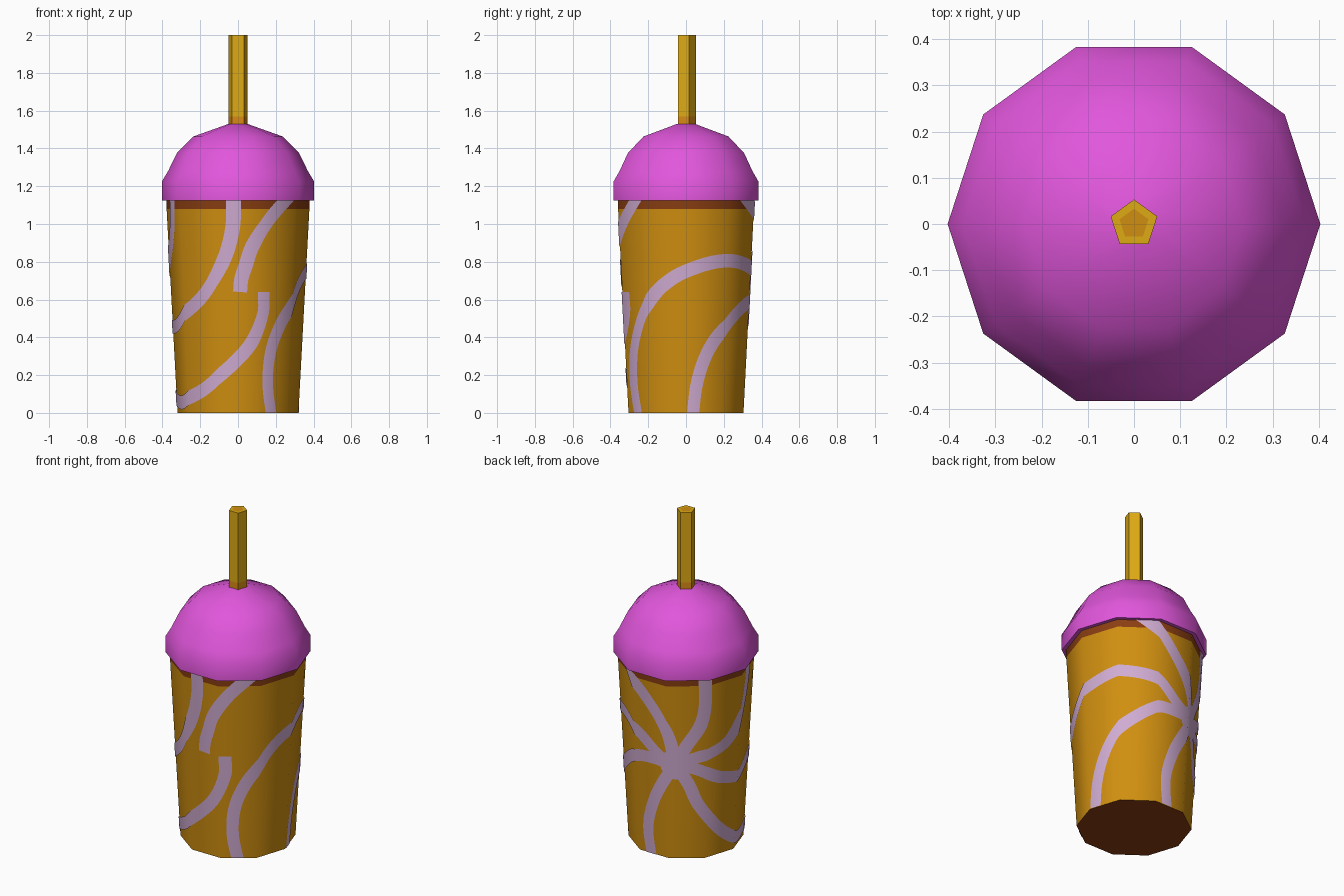
import bpy, bmesh, math
from mathutils import Vector

if "Cube" in bpy.data.objects:
    bpy.data.objects.remove(bpy.data.objects["Cube"])

SIDES = 10
FACET = 0.215            # average facet width, used to unroll the cup wall
CENTRE = (3.21, 0.59)    # swirl centre: (facet number, height)


def material(name, r, g, b):
    def lin(c):
        c /= 255
        return c / 12.92 if c <= 0.04045 else ((c + 0.055) / 1.055) ** 2.4
    m = bpy.data.materials.new(name)
    m.diffuse_color = (lin(r), lin(g), lin(b), 1)
    m.use_nodes = True
    m.node_tree.nodes["Principled BSDF"].inputs["Base Color"].default_value = m.diffuse_color
    return m


ORANGE = material("caramel_orange", 208, 143, 16)
BROWN = material("dark_brown", 138, 62, 18)
LILAC = material("pale_lilac", 208, 172, 210)
PINK = material("magenta_pink", 225, 86, 220)
YELLOW = material("straw_yellow", 222, 170, 20)
AMBER = material("straw_amber", 216, 138, 22)


def make_object(name, bm, mats):
    me = bpy.data.meshes.new(name)
    bm.to_mesh(me)
    bm.free()
    for m in mats:
        me.materials.append(m)
    for p in me.polygons:
        p.use_smooth = True
    ob = bpy.data.objects.new(name, me)
    bpy.context.collection.objects.link(ob)
    return ob


def lathe(name, profile, sides, mats, slots, start=0.0):
    """Stack rings of (radius, z); slots gives a material for each band."""
    bm = bmesh.new()
    rings = []
    for r, z in profile:
        rings.append([bm.verts.new((r * math.cos(start + math.tau * i / sides),
                                    r * math.sin(start + math.tau * i / sides), z))
                      for i in range(sides)])
    for a, b, s in zip(rings, rings[1:], slots[1:]):
        for i in range(sides):
            j = (i + 1) % sides
            bm.faces.new((a[i], a[j], b[j], b[i])).material_index = s
    bm.faces.new(rings[0][::-1]).material_index = slots[0]
    bm.faces.new(rings[-1]).material_index = slots[-1]
    ob = make_object(name, bm, mats)
    ob.data.set_sharp_from_angle(angle=math.radians(50))
    return ob


# Cup: brown base, orange wall, brown band under the lid
lathe("cup", [(0.32, 0), (0.378, 1.08), (0.381, 1.15)], SIDES,
      [ORANGE, BROWN], [1, 0, 1, 1])

# Domed lid
lathe("lid", [(0.37, 1.125), (0.403, 1.125), (0.403, 1.225), (0.37, 1.28),
              (0.324, 1.375), (0.237, 1.463), (0.05, 1.53)], SIDES, [PINK], [0] * 8)

# Straw with an amber foot and an inset opening
lathe("straw", [(0.053, 1.5), (0.053, 1.57), (0.053, 2.0), (0.033, 2.0)], 5,
      [YELLOW, AMBER, ORANGE], [1, 1, 0, 0, 2], math.pi / 2)


# Swirl stripes: drawn flat, split at the cup corners, then wrapped on the wall
def smooth_path(pts, steps=8):
    pts = [Vector((u * FACET, z)) for u, z in pts]
    pts = [2 * pts[0] - pts[1]] + pts + [2 * pts[-1] - pts[-2]]
    out = []
    for a, b, c, d in zip(pts, pts[1:], pts[2:], pts[3:]):
        for i in range(steps):
            t = i / steps
            out.append(0.5 * (2 * b + (c - a) * t + (2 * a - 5 * b + 4 * c - d) * t * t
                              + (3 * b - a - 3 * c + d) * t ** 3))
    return out + [pts[-2]]


def add_ribbon(bm, pts, half=0.036):
    path = smooth_path(pts)
    prev = None
    for i, p in enumerate(path):
        d = (path[min(i + 1, len(path) - 1)] - path[max(i - 1, 0)]).normalized()
        n = Vector((-d.y, d.x)) * half
        pair = [bm.verts.new((*(p - n), 0)), bm.verts.new((*(p + n), 0))]
        if prev:
            bm.faces.new((prev[0], pair[0], pair[1], prev[1]))
        prev = pair


def corner(k):
    a = math.tau * k / SIDES
    return Vector((math.cos(a), math.sin(a), 0))


arms = [
    [(3.05, .75), (2.81, .86), (2.43, .97), (2.05, 1.06), (1.45, 1.17)],
    [(3.47, .70), (3.82, .83), (3.95, .97), (3.92, 1.17)],
    [(3.85, .64), (4.6, .69), (5.1, .84), (5.4, .99), (5.5, 1.17)],
    [(3.85, .55), (4.55, .475), (5.4, .465), (6.48, .60), (7.1, .78),
     (7.37, .97), (7.4, 1.17)],
    [(3.55, .46), (3.85, .32), (4.62, .13), (5.4, .055), (6.39, .11),
     (7.16, .22), (7.8, .36), (8.13, .52), (8.14, .64)],
    [(2.85, .47), (2.53, .33), (2.33, .16), (2.43, -.04)],
    [(2.6, .605), (2, .59), (1.36, .51), (.84, .41), (.5, .29), (.28, .14), (.18, -.04)],
    [(2.7, .645), (1.95, .77), (.94, .805), (0, .75), (-.6, .67), (-1.0, .57),
     (-1.35, .46), (-1.61, .32), (-1.67, .15), (-1.5, -.04)],
]
stub = [(7.55, .64), (7.58, .71), (7.68, .78), (7.85, .89), (8.24, 1.02), (8.85, 1.16)]

bm = bmesh.new()
for arm in arms:
    add_ribbon(bm, [CENTRE] + arm)
add_ribbon(bm, stub)
bm.faces.new([bm.verts.new((CENTRE[0] * FACET + 0.095 * math.cos(math.tau * i / 16),
                            CENTRE[1] + 0.095 * math.sin(math.tau * i / 16), 0))
              for i in range(16)])


def cut(co, no, clear=False):
    bmesh.ops.bisect_plane(bm, geom=bm.verts[:] + bm.edges[:] + bm.faces[:],
                           plane_co=co, plane_no=no, clear_outer=clear)


cut((0, 0.001, 0), (0, -1, 0), True)
cut((0, 1.135, 0), (0, 1, 0), True)
for k in range(-3, 11):
    cut((k * FACET, 0, 0), (1, 0, 0))

normals = []
for v in bm.verts:
    u, z = v.co.x / FACET, v.co.y
    k = math.floor(u)
    p = corner(k).lerp(corner(k + 1), u - k) * (0.32 + 0.0537 * z + 0.004)
    v.co = (p.x, p.y, z)
    n = corner(u)
    normals.append(Vector((n.x, n.y, -0.054)).normalized())
stripes = make_object("swirl_stripes", bm, [LILAC])
stripes.data.normals_split_custom_set_from_vertices(normals)
